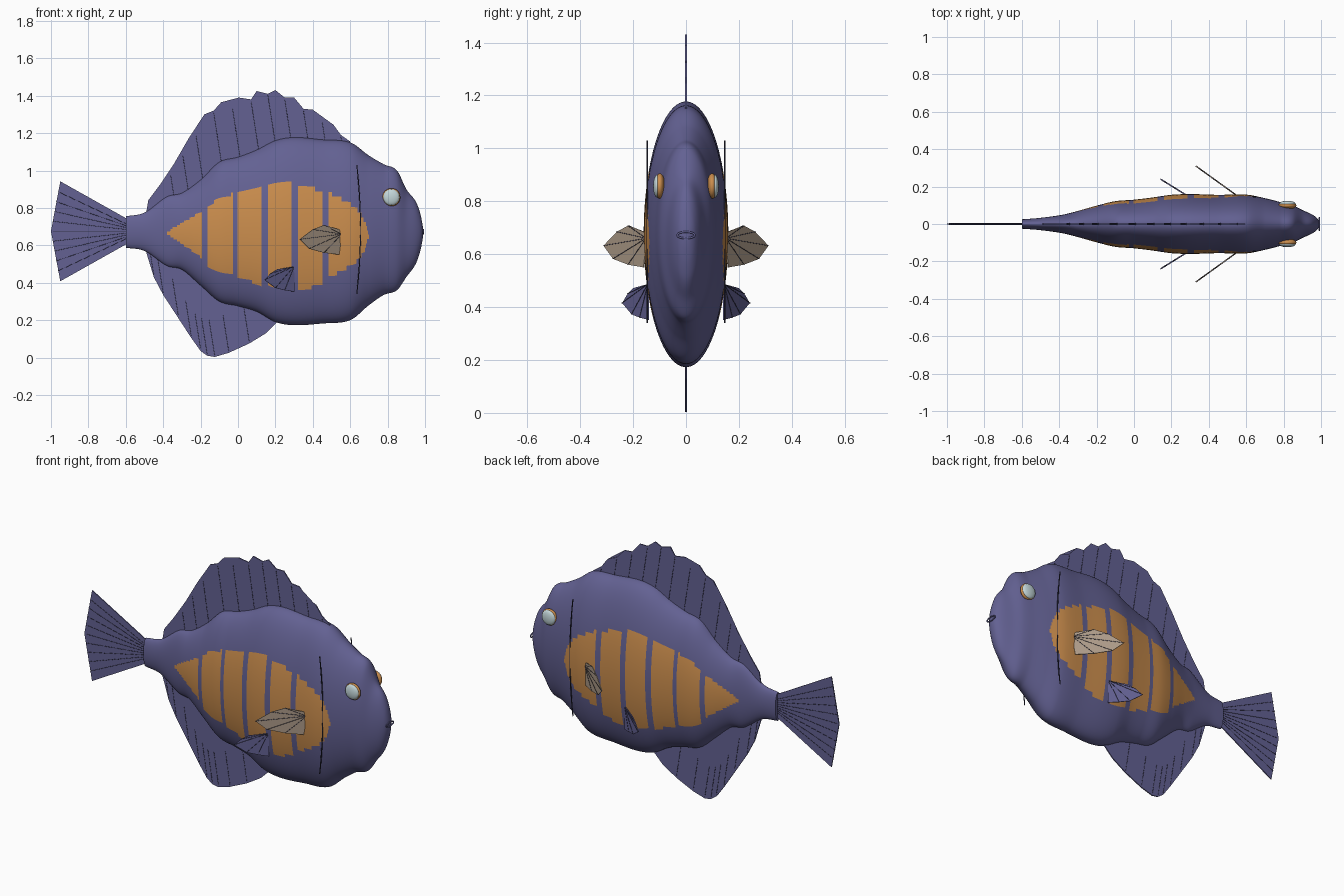
import bpy, bmesh, math
from mathutils import Vector

if "Cube" in bpy.data.objects:
    bpy.data.objects.remove(bpy.data.objects["Cube"])


def material(name, rgb):
    m = bpy.data.materials.new(name)
    m.diffuse_color = (*rgb, 1)
    m.use_nodes = True
    m.node_tree.nodes["Principled BSDF"].inputs["Base Color"].default_value = m.diffuse_color
    return m


PURPLE = material("purple", (0.125, 0.12, 0.29))
ORANGE = material("orange", (0.60, 0.27, 0.075))
TAN = material("tan", (0.42, 0.33, 0.25))
PALE = material("pale_eye", (0.55, 0.68, 0.70))
DARK = material("dark_line", (0.03, 0.03, 0.06))


def table(rows, x):
    """Smooth interpolation of every column of a table keyed on its first column."""
    i = max(k for k in range(len(rows) - 1) if rows[k][0] <= x or k == 0)
    a, b = rows[i], rows[i + 1]
    p, n = rows[max(i - 1, 0)], rows[min(i + 2, len(rows) - 1)]
    d = b[0] - a[0]
    t = (x - a[0]) / d
    out = []
    for c in range(1, len(a)):
        m0 = (b[c] - p[c]) / (b[0] - p[0]) * d
        m1 = (n[c] - a[c]) / (n[0] - a[0]) * d
        out.append((2*t**3 - 3*t*t + 1) * a[c] + (t**3 - 2*t*t + t) * m0
                   + (3*t*t - 2*t**3) * b[c] + (t**3 - t*t) * m1)
    return out


def finish(name, bm, mats, smooth=None):
    bmesh.ops.recalc_face_normals(bm, faces=bm.faces)
    me = bpy.data.meshes.new(name)
    bm.to_mesh(me)
    bm.free()
    for m in mats:
        me.materials.append(m)
    ob = bpy.data.objects.new(name, me)
    bpy.context.collection.objects.link(ob)
    if smooth:
        bpy.ops.object.select_all(action='DESELECT')
        ob.select_set(True)
        bpy.context.view_layer.objects.active = ob
        bpy.ops.object.shade_smooth_by_angle(angle=math.radians(smooth))
    return ob


def plate(name, pts, mat, thick=0.004):
    """Thin fin from an outline of 3D points."""
    pts = [Vector(p) for p in pts]
    n = sum(((pts[i] - pts[0]).cross(pts[i + 1] - pts[0]) for i in range(1, len(pts) - 1)),
            Vector()).normalized() * thick / 2
    bm = bmesh.new()
    a = [bm.verts.new(p + n) for p in pts]
    b = [bm.verts.new(p - n) for p in pts]
    bm.faces.new(a)
    bm.faces.new(b[::-1])
    for i in range(len(a)):
        j = (i + 1) % len(a)
        bm.faces.new((a[i], b[i], b[j], a[j]))
    bmesh.ops.triangulate(bm, faces=[f for f in bm.faces if len(f.verts) > 4])
    return finish(name, bm, [mat])


def lines(name, paths, r, mat=DARK, cyclic=False):
    """Thin round wires along point lists."""
    cu = bpy.data.curves.new(name, 'CURVE')
    cu.dimensions = '3D'
    cu.bevel_depth = r
    cu.bevel_resolution = 1
    for pts in paths:
        s = cu.splines.new('POLY')
        s.points.add(len(pts) - 1)
        s.use_cyclic_u = cyclic
        for q, p in zip(s.points, pts):
            q.co = (*p, 1)
    cu.materials.append(mat)
    ob = bpy.data.objects.new(name, cu)
    bpy.context.collection.objects.link(ob)


# Body: elliptical sections (x, top, bottom, half width)
BODY = [(-.6, .755, .587, .025), (-.5, .775, .57, .033), (-.38, .86, .49, .05), (-.3, .88, .47, .07),
        (-.2, .95, .385, .098), (-.1, 1.045, .30, .122), (0, 1.072, .275, .13), (.1, 1.11, .245, .142),
        (.2, 1.16, .19, .156), (.3, 1.177, .173, .16), (.45, 1.165, .182, .156), (.6, 1.15, .2, .157),
        (.7, 1.08, .28, .138), (.78, 1.033, .335, .118), (.85, 1.0, .36, .10), (.9, .9, .43, .075),
        (.95, .835, .50, .052), (.975, .77, .57, .035), (.985, .72, .62, .022), (.99, .69, .65, .01)]
# Orange side patch (x, top, bottom) and the gaps between its bars
PATCH = [(-.38, .668, .66), (-.335, .70, .63), (-.19, .785, .53), (-.16, .815, .49), (-.03, .875, .44),
         (.125, .915, .39), (.25, .94, .365), (.32, .925, .365), (.45, .89, .39), (.485, .88, .425),
         (.6, .82, .49), (.67, .745, .56), (.7, .66, .65)]
GAPS = [(-.19, -.162), (-.028, -.002), (.125, .16), (.285, .318), (.45, .485)]


def is_orange(c):
    if not -.38 < c.x < .7 or any(a < c.x < b for a, b in GAPS):
        return False
    top, bot = table(PATCH, c.x)
    return bot < c.z < top


SEG, RINGS = 112, 280
bm = bmesh.new()
rings = []
for k in range(RINGS + 1):
    x = -.6 + 1.59 * k / RINGS
    top, bot, w = table(BODY, x)
    rings.append([bm.verts.new((x, w * math.cos(2*math.pi*i/SEG),
                                (top + bot)/2 + (top - bot)/2 * math.sin(2*math.pi*i/SEG)))
                  for i in range(SEG)])
for r0, r1 in zip(rings, rings[1:]):
    for i in range(SEG):
        j = (i + 1) % SEG
        f = bm.faces.new((r0[i], r0[j], r1[j], r1[i]))
        f.material_index = int(is_orange(f.calc_center_median()))
bm.faces.new(rings[0])
bm.faces.new(rings[-1])
finish("body", bm, [PURPLE, ORANGE], 40)

# Vertical fins
DORSAL = [(-.49, .78), (-.48, .84), (-.42, .92), (-.36, .985), (-.34, 1.04), (-.295, 1.09), (-.265, 1.17),
          (-.225, 1.2), (-.18, 1.30), (-.13, 1.32), (-.09, 1.365), (-.03, 1.345), (.005, 1.39), (.07, 1.38),
          (.1, 1.425), (.16, 1.41), (.2, 1.43), (.25, 1.39), (.3, 1.39), (.35, 1.33), (.4, 1.325),
          (.45, 1.27), (.51, 1.245), (.55, 1.19), (.6, 1.155), (.6, 1.1), (.3, 1.1), (-.1, .95), (-.45, .7)]
ANAL = [(-.49, .56), (-.45, .43), (-.40, .335), (-.32, .22), (-.25, .105), (-.2, .035), (-.165, .01),
        (-.125, .003), (-.05, .025), (.06, .075), (.15, .13), (.22, .2), (.2, .3), (-.1, .4), (-.45, .65)]
TAIL = [(-.59, .74), (-.95, .942), (-.975, .81), (-1, .675), (-.975, .54), (-.95, .408), (-.59, .61)]
for name, pts in (("dorsal_fin", DORSAL), ("anal_fin", ANAL), ("tail_fin", TAIL)):
    plate(name, [(x, 0, z) for x, z in pts], PURPLE, 0.006)

# Fin rays on the vertical fins
rays = []
for y in (-.003, .003):
    for x, z in DORSAL[3:24:2]:
        rays.append([(x, y, z - .01), (x + .045, y, z - .3)])
    for x, z in ANAL[1:10]:
        rays.append([(x, y, z + .01), (x - .03, y, z + .2)])
    for k in range(1, 10):
        t = k / 10
        rays.append([(-.59, y, .63 + .09*t), (-.95 - .04*math.sin(math.pi*t), y, .41 + .53*t)])
lines("fin_rays", rays, 0.0012)

# Paired side parts
PECTORAL = [(.555, .66), (.54, .685), (.46, .708), (.40, .685), (.33, .632), (.38, .582), (.46, .56), (.54, .55)]
PELVIC = [(.30, .487), (.21, .472), (.175, .45), (.142, .415), (.2, .372), (.25, .36), (.30, .352)]
for side, s in (("left", 1), ("right", -1)):
    for name, outline, x0, y0, slope, mat in (("pectoral_fin", PECTORAL, .55, .152, .72, TAN),
                                              ("pelvic_fin", PELVIC, .29, .148, .62, PURPLE)):
        pts = [(x, s * (y0 + (x0 - x) * slope), z) for x, z in outline]
        plate(f"{side}_{name}", pts, mat)
        root = pts[0]
        lines(f"{side}_{name}_rays", [[(root[0], root[1] + o, root[2]), (p[0], p[1] + o, p[2])]
                                      for p in pts[2:-1] for o in (-.003, .003)], 0.0012)
    # Gill line
    lines(f"{side}_gill_line", [[(.655 - .02 * (t/8)**2, s * .146, .685 + .345 * t/8)
                                 for t in range(-8, 9)]], 0.003)
    # Eye: orange rim with a pale dome
    for name, y, r, ry, mat in (("eye_rim", .099, .048, .020, ORANGE), ("eye_dome", .109, .043, .015, PALE)):
        bm = bmesh.new()
        bmesh.ops.create_uvsphere(bm, u_segments=32, v_segments=16, radius=1)
        for v in bm.verts:
            v.co = (.82 + r * v.co.x, s * (y + ry * v.co.z), .857 + r * v.co.y)
        finish(f"{side}_{name}", bm, [mat], 60)

# Mouth ring
lines("mouth", [[(.991, .033 * math.cos(a * math.pi / 12), .672 + .012 * math.sin(a * math.pi / 12))
                 for a in range(24)]], 0.004, PURPLE, True)
